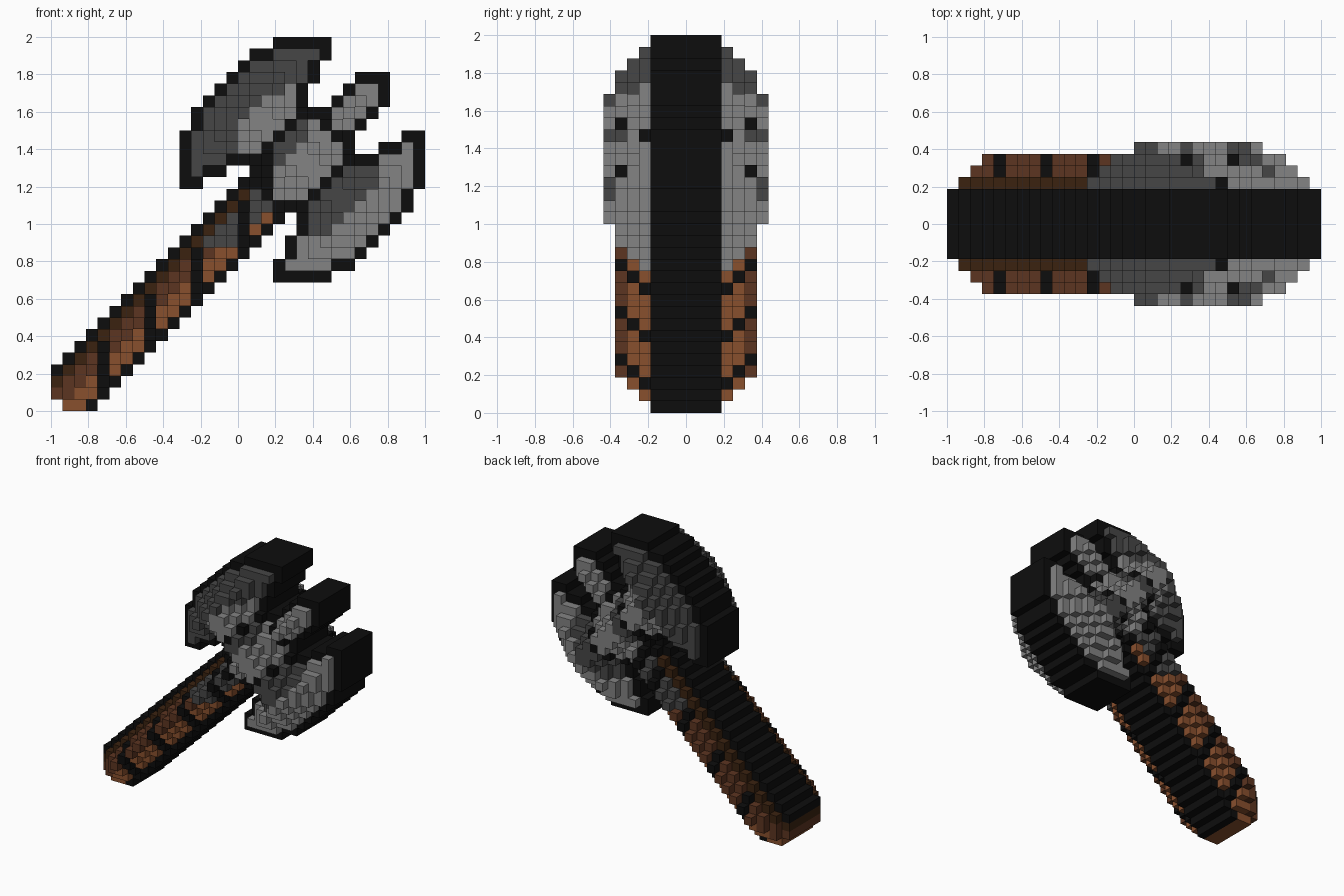
import bpy
import bmesh

if "Cube" in bpy.data.objects:
    bpy.data.objects.remove(bpy.data.objects["Cube"], do_unlink=True)

N = 32                 # cells along the longest side
CELL = 2 / N

# Flat colours, keyed by the letters used in the part patterns
PALETTE = {
    "K": ("black_outline", (0.004, 0.004, 0.004)),
    "D": ("dark_steel", (0.061, 0.061, 0.061)),
    "L": ("light_steel", (0.227, 0.227, 0.227)),
    "B": ("dark_wood", (0.043, 0.016, 0.005)),
    "M": ("mid_wood", (0.107, 0.035, 0.015)),
    "O": ("light_wood", (0.25, 0.08, 0.027)),
}
KEYS = list(PALETTE)


def make_material(name, rgb):
    mat = bpy.data.materials.new(name)
    mat.use_nodes = True
    mat.diffuse_color = (*rgb, 1)
    bsdf = next(n for n in mat.node_tree.nodes if n.type == "BSDF_PRINCIPLED")
    bsdf.inputs["Base Color"].default_value = (*rgb, 1)
    return mat


MATERIALS = [make_material(*PALETTE[k]) for k in KEYS]


def pattern(col, row, lines):
    """Cells of a part from small rows of colour letters."""
    return {(col + i, row + j): ch
            for j, line in enumerate(lines)
            for i, ch in enumerate(line) if ch != "."}


# Upper and lower axe blades, tip spike and the socket between them
parts = {
    "upper_blade": pattern(11, 0, [
        "........KKKKK",
        "......KKDDDDK",
        ".....KDDDDDK",
        "....KDDDDDDK",
        "...KDDDDDLK",
        "..KDDDDLLLK",
        ".KDDDDLLLLK",
        ".KDDDLLLLK",
        "KDDDDLLLK",
        "KDDDDLLK",
        "KDDDKKK",
        "KDKK",
        "KK"]),
    "lower_blade": pattern(19, 8, [
        "...........KK",
        ".........KKLK",
        "......KKKLLLK",
        ".....KDDDLLLK",
        "....KDDDDLLLK",
        "...KDDDDLLLK",
        "..KDDDDLLLLK",
        "..KDDDLLLLK",
        "..KDDLLLLK",
        ".KLLLLLLK",
        ".KLLLLLK",
        "KLLLLKK",
        "KKKKK"]),
    "tip_spike": pattern(22, 3, [
        "....KKK",
        "...KLLK",
        "..KLLLK",
        "KKLLLK",
        ".KLLK",
        "..KK",
        "...K"]),
    "head_socket": pattern(17, 7, [
        "....DL",
        "...DDLL",
        "..DDLLLL",
        ".KDLLLLL",
        "KKLLLLL",
        "KKLLLL",
        ".KLLL",
        "..KK"]),
}


# Diagonal handle: wood shaded across its width, black bands, steel collar
def handle_cells(taken):
    cells = {}
    for row in range(12, N):
        for across, wood in enumerate("KBMMOOK"):
            col = 28 - row + across
            if col < 0 or (col, row) in taken or (col, row) == (0, N - 1):
                continue
            if wood != "K" and across > 1 and col and col % 4 == 0:
                wood = "K"
            elif col > 12 and row < 18 and 2 <= across <= 4:
                wood = "D"
            cells[col, row] = wood
    return cells


parts["handle"] = handle_cells({c for p in parts.values() for c in p})
filled = {c for p in parts.values() for c in p}
SIDES = [(0, 1), (1, 0), (0, -1), (-1, 0)]   # below, right, above, left


# Relief: every step in from the silhouette is one cell thicker
def relief(cells):
    steps, remaining, step = {}, set(cells), 1
    while remaining:
        rim = {(c, r) for c, r in remaining
               if any((c + i, r + j) not in remaining for i, j in SIDES)}
        steps.update({cell: min(2 + step, 7) * CELL for cell in rim})
        remaining -= rim
        step += 1
    return steps


height = relief(filled)


def build_part(name, cells):
    """Front half of the exposed cell faces, mirrored to the back."""
    bm = bmesh.new()

    def quad(points, index):
        face = bm.faces.new([bm.verts.new(p) for p in points])
        face.material_index = index

    for (col, row), key in cells.items():
        index = KEYS.index(key)
        h = height[col, row]
        x, z = col * CELL - 1, (N - 1 - row) * CELL
        ring = [(x, z), (x + CELL, z), (x + CELL, z + CELL), (x, z + CELL)]
        quad([(px, -h, pz) for px, pz in ring], index)
        for k, (i, j) in enumerate(SIDES):
            low = height.get((col + i, row + j), 0)
            if low < h:
                (ax, az), (bx, bz) = ring[k], ring[(k + 1) % 4]
                quad([(bx, -h, bz), (ax, -h, az),
                      (ax, -low, az), (bx, -low, bz)], index)
    bmesh.ops.remove_doubles(bm, verts=bm.verts, dist=0.0001)

    mesh = bpy.data.meshes.new(name)
    bm.to_mesh(mesh)
    bm.free()
    for mat in MATERIALS:
        mesh.materials.append(mat)
    obj = bpy.data.objects.new(name, mesh)
    bpy.context.collection.objects.link(obj)
    mirror = obj.modifiers.new("front_to_back", "MIRROR")
    mirror.use_axis = (False, True, False)


for part_name, part_cells in parts.items():
    build_part(part_name, part_cells)
